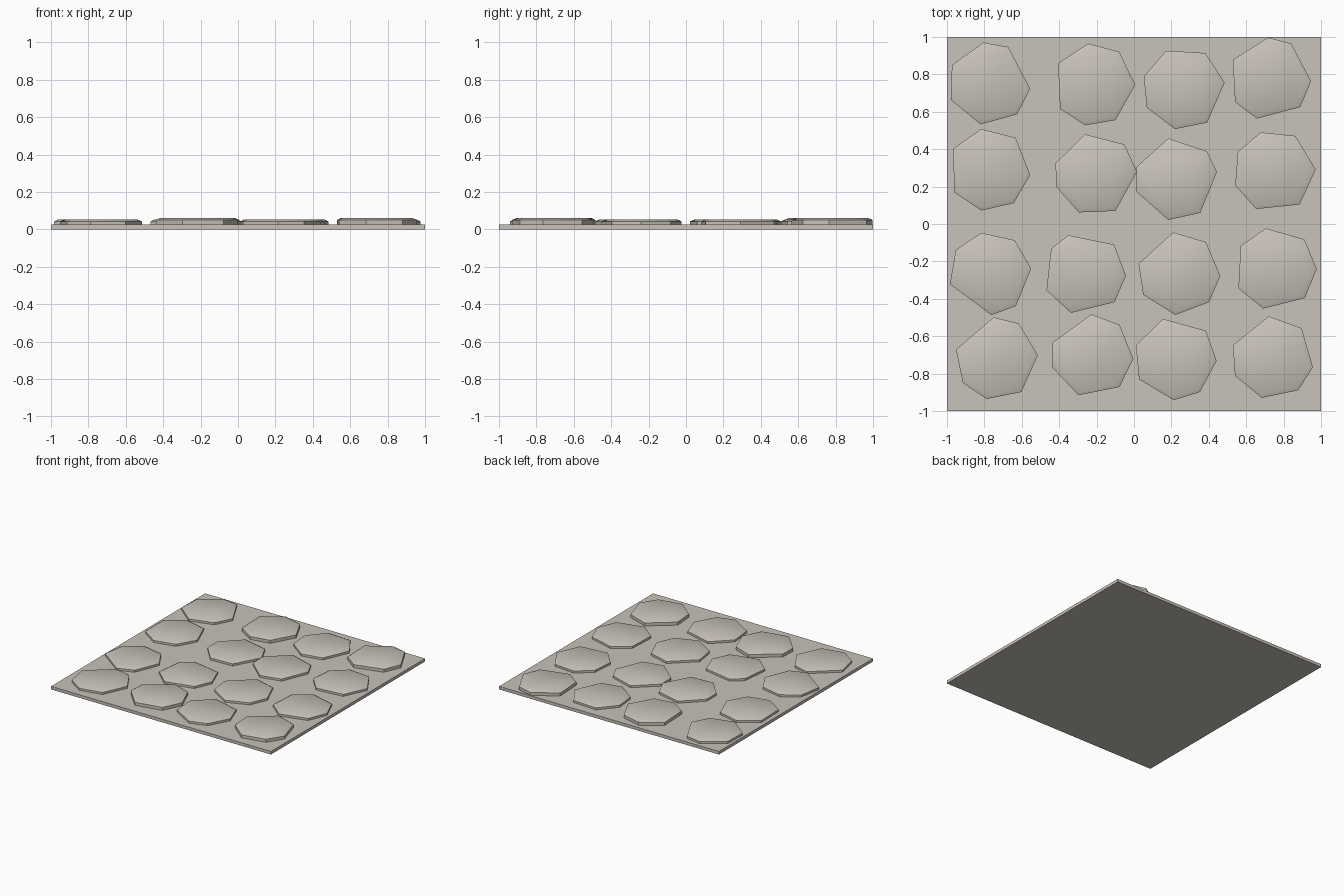
import bpy
import bmesh
from math import cos, sin, radians, tau

SLAB_TOP = 0.025     # top of the ground slab
RADIUS = 0.222       # mean stone radius
LOW, HIGH = 0.052, 0.06

# Each stone: centre x, centre y, then how far each corner of a
# seven-sided outline is turned from its regular place, in degrees.
back_row = [
    (-0.775, 0.75, (-7, 11, -5, -1, -3, 1, 4)),
    (-0.215, 0.745, (0, 1, -5, -5, 10, 1, -7)),
    (0.265, 0.725, (8, 7, 12, 9, 2, 1, -4)),
    (0.725, 0.775, (-3, 7, -11, -2, 8, -5, 9)),
]
middle_back_row = [
    (-0.775, 0.29, (-7, -1, -2, -5, 7, 2, -2)),
    (-0.205, 0.265, (4, -5, 2, 10, -9, -11, -10)),
    (0.225, 0.24, (10, -9, -2, 9, -8, 2, -3)),
    (0.75, 0.28, (3, 8, 6, -3, -6, -13, -1)),
]
middle_front_row = [
    (-0.77, -0.265, (7, 2, -1, -9, -11, 15, 0)),
    (-0.265, -0.265, (-3, -7, 10, -11, -2, -6, 8)),
    (0.24, -0.265, (-3, -2, -5, 12, 5, 8, 8)),
    (0.755, -0.24, (0, -6, 0, -8, 2, -4, 7)),
]
front_row = [
    (-0.735, -0.72, (5, 6, -9, 13, 10, -1, -2)),
    (-0.225, -0.705, (-4, -3, -12, 7, -10, -6, 3)),
    (0.22, -0.72, (-3, -9, 4, 7, 4, 11, -2)),
    (0.74, -0.715, (-13, -6, -8, 8, 0, -2, 0)),
]


def make_material(name, rgb):
    material = bpy.data.materials.new(name)
    material.use_nodes = True
    colour = (*rgb, 1)
    material.diffuse_color = colour
    shader = material.node_tree.nodes["Principled BSDF"]
    shader.inputs["Base Color"].default_value = colour
    shader.inputs["Roughness"].default_value = 0.9
    return material


stone_grey = make_material("warm stone grey", (0.58, 0.54, 0.49))


def finish(bm, name):
    """Turn a bmesh into a named, coloured object in the scene."""
    bmesh.ops.recalc_face_normals(bm, faces=bm.faces)
    mesh = bpy.data.meshes.new(name)
    bm.to_mesh(mesh)
    bm.free()
    mesh.materials.append(stone_grey)
    part = bpy.data.objects.new(name, mesh)
    bpy.context.collection.objects.link(part)
    return part


def make_slab():
    bm = bmesh.new()
    bmesh.ops.create_cube(bm, size=1)
    bmesh.ops.scale(bm, vec=(2, 2, SLAB_TOP), verts=bm.verts)
    bmesh.ops.translate(bm, vec=(0, 0, SLAB_TOP / 2), verts=bm.verts)
    return finish(bm, "ground_slab")


def make_stone(name, x, y, turns, top):
    """A seven-sided paving stone with an upright wall and an eased rim."""
    bm = bmesh.new()
    bearings = [tau * i / len(turns) + radians(turn)
                for i, turn in enumerate(turns)]
    # wall foot, wall top and inner rim
    rings = []
    for scale, z in ((1, SLAB_TOP / 2), (1, top - 0.01), (0.9, top)):
        reach = RADIUS * scale
        rings.append([bm.verts.new((x + reach * cos(a), y + reach * sin(a), z))
                      for a in bearings])
    for lower, upper in zip(rings, rings[1:]):
        for i in range(len(turns)):
            bm.faces.new((lower[i - 1], lower[i], upper[i], upper[i - 1]))
    bm.faces.new(rings[-1])
    bm.faces.new(rings[0][::-1])
    stone = finish(bm, name)

    # soft top, crisp wall edges
    bpy.ops.object.select_all(action="DESELECT")
    stone.select_set(True)
    bpy.context.view_layer.objects.active = stone
    bpy.ops.object.shade_smooth_by_angle(angle=radians(35))
    return stone


default_cube = bpy.data.objects.get("Cube")
if default_cube:
    bpy.data.objects.remove(default_cube, do_unlink=True)

make_slab()

rows = {
    "back": back_row,
    "middle_back": middle_back_row,
    "middle_front": middle_front_row,
    "front": front_row,
}
for row_name, row in rows.items():
    for column, (x, y, turns) in enumerate(row):
        # every second stone of the outer rows stands a little higher
        raised = column % 2 == 1 and not row_name.startswith("middle")
        make_stone(f"{row_name}_stone_{column + 1}", x, y, turns,
                   HIGH if raised else LOW)
